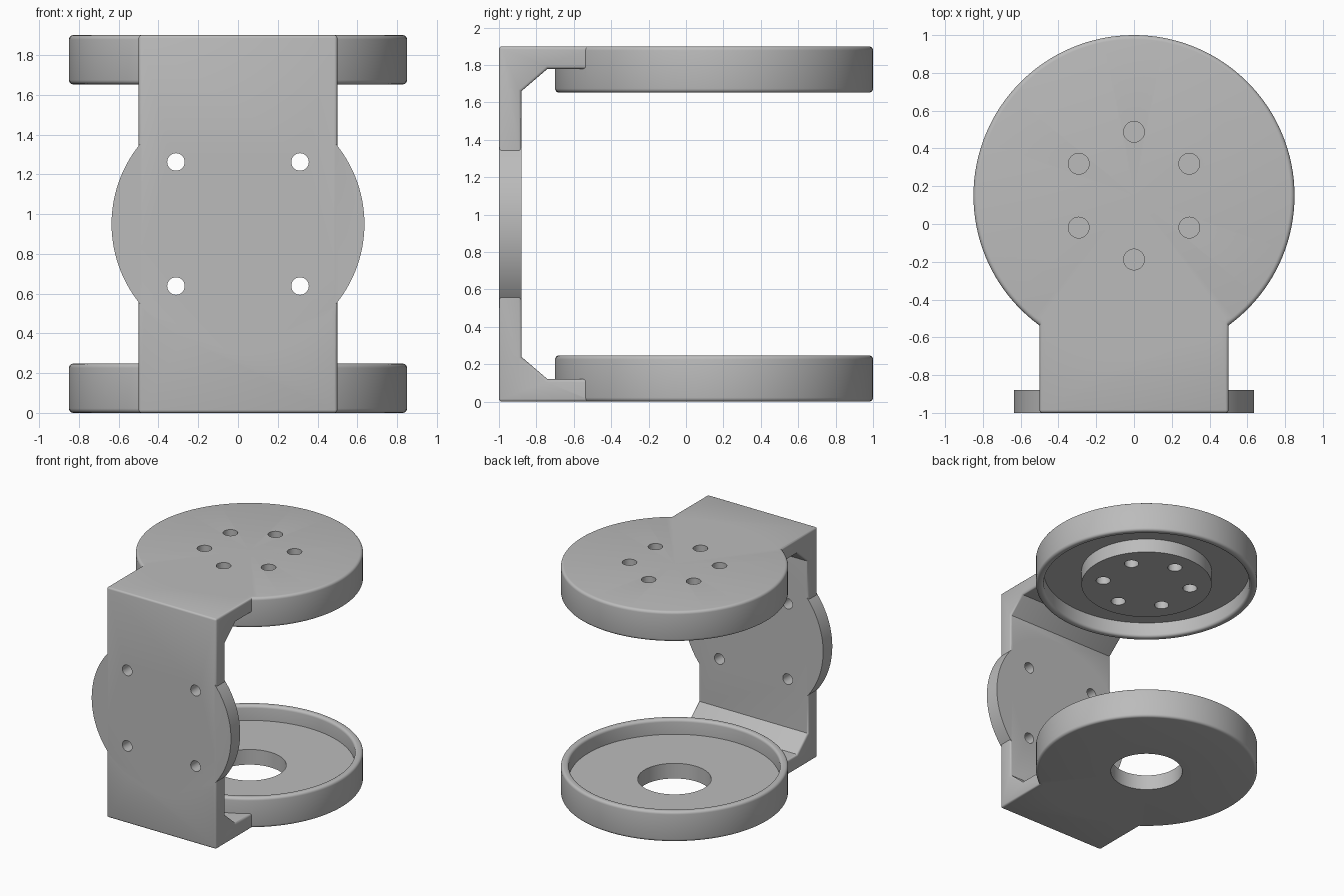
import bpy
import bmesh
from math import pi, sin, cos, radians
from mathutils import Matrix, Vector

if "Cube" in bpy.data.objects:
    bpy.data.objects.remove(bpy.data.objects["Cube"], do_unlink=True)

H = 1.9            # overall height
DISC_Y = 0.15      # centre of the two dishes
R = 0.85           # dish radius
ARM = 0.12         # bracket thickness
SEG = 128

grey = bpy.data.materials.new("plain grey")
grey.diffuse_color = (0.5, 0.5, 0.5, 1)
grey.use_nodes = True
grey.node_tree.nodes["Principled BSDF"].inputs["Base Color"].default_value = (0.5, 0.5, 0.5, 1)


def make_object(name, bm):
    bmesh.ops.recalc_face_normals(bm, faces=bm.faces)
    mesh = bpy.data.meshes.new(name)
    bm.to_mesh(mesh)
    bm.free()
    mesh.materials.append(grey)
    obj = bpy.data.objects.new(name, mesh)
    bpy.context.collection.objects.link(obj)
    return obj


def rounded(points, steps=4):
    """Profile of (r, z, fillet) corners turned into points with arcs."""
    out = []
    for i, (r, z, f) in enumerate(points):
        p = Vector((r, z))
        if not f:
            out.append(p)
            continue
        a = (Vector(points[i - 1][:2]) - p).normalized() * f
        b = (Vector(points[(i + 1) % len(points)][:2]) - p).normalized() * f
        for k in range(steps + 1):
            t = k / steps * pi / 2
            out.append(p + a * (1 - sin(t)) + b * (1 - cos(t)))
    return out


def lathe(name, points, closed, flip=False):
    bm = bmesh.new()
    verts = [bm.verts.new((p.x, 0, p.y)) for p in rounded(points)]
    pairs = list(zip(verts, verts[1:]))
    if closed:
        pairs.append((verts[-1], verts[0]))
    edges = [bm.edges.new(pair) for pair in pairs]
    bmesh.ops.spin(bm, geom=verts + edges, cent=(0, 0, 0), axis=(0, 0, 1),
                   angle=2 * pi, steps=SEG, use_merge=True)
    bmesh.ops.remove_doubles(bm, verts=bm.verts, dist=0.0001)
    for v in bm.verts:
        v.co.y += DISC_Y
        if flip:
            v.co.z = H - v.co.z
    return make_object(name, bm)


def cylinder(bm, radius, depth, centre, along_y=False, segments=32):
    turn = Matrix.Rotation(pi / 2, 4, "X") if along_y else Matrix()
    bmesh.ops.create_cone(bm, cap_ends=True, segments=segments, radius1=radius,
                          radius2=radius, depth=depth,
                          matrix=Matrix.Translation(centre) @ turn)


def boolean(target, other, operation):
    mod = target.modifiers.new("boolean", "BOOLEAN")
    mod.operation = operation
    mod.solver = "EXACT"
    mod.object = other
    bpy.context.view_layer.objects.active = target
    bpy.ops.object.modifier_apply(modifier=mod.name)
    bpy.data.objects.remove(other, do_unlink=True)


# C-shaped bracket: side profile extruded across x, outer edges rounded
half = [(-0.5, 0), (-0.5, ARM), (-0.74, ARM), (-0.88, 0.24)]
profile = [(-1, 0)] + half + [(y, H - z) for y, z in reversed(half)] + [(-1, H)]
bm = bmesh.new()
face = bm.faces.new([bm.verts.new((-0.5, y, z)) for y, z in profile])
ext = bmesh.ops.extrude_face_region(bm, geom=[face])
for v in ext["geom"]:
    if isinstance(v, bmesh.types.BMVert):
        v.co.x = 0.5
bmesh.ops.recalc_face_normals(bm, faces=bm.faces)
outer = [e for e in bm.edges
         if abs(e.verts[0].co.x - e.verts[1].co.x) < 0.01
         or all(v.co.y < -0.99 for v in e.verts)]
bmesh.ops.bevel(bm, geom=outer, offset=0.015, segments=3, profile=0.5,
                affect="EDGES", clamp_overlap=True)
bracket = make_object("mounting_bracket", bm)

# Round mounting plate on the back wall of the bracket
bm = bmesh.new()
cylinder(bm, 0.636, ARM, (0, -1 + ARM / 2, H / 2), True, SEG)
round_plate = make_object("round_plate", bm)

# Lower dish with a central opening
f = 0.022
rim = [(R, 0, f), (R, 0.248, f), (0.79, 0.248, f), (0.79, 0.125, 0)]
lower_dish = lathe("lower_dish", [(0.275, 0, 0)] + rim + [(0.275, 0.125, 0)], True)

# Upper dish, upside down, with a solid central boss
boss = [(0.5, 0.125, 0), (0.5, 0.24, 0), (0, 0.24, 0)]
upper_dish = lathe("upper_dish", [(0, 0, 0)] + rim + boss, False, True)

for part in (round_plate, lower_dish, upper_dish):
    boolean(bracket, part, "UNION")

# Screw holes in the plate and in the upper dish
bm = bmesh.new()
for sx in (-1, 1):
    for sz in (-1, 1):
        cylinder(bm, 0.044, 0.5, (sx * 0.312, -0.94, H / 2 + sz * 0.312), True)
for i in range(6):
    a = pi / 2 + i * pi / 3
    cylinder(bm, 0.055, 0.6, (0.338 * cos(a), DISC_Y + 0.338 * sin(a), H - 0.1))
boolean(bracket, make_object("hole_cutter", bm), "DIFFERENCE")

# Smooth curved walls, crisp edges
bpy.ops.object.select_all(action="DESELECT")
bracket.select_set(True)
bpy.context.view_layer.objects.active = bracket
bpy.ops.object.shade_smooth_by_angle(angle=radians(35))
